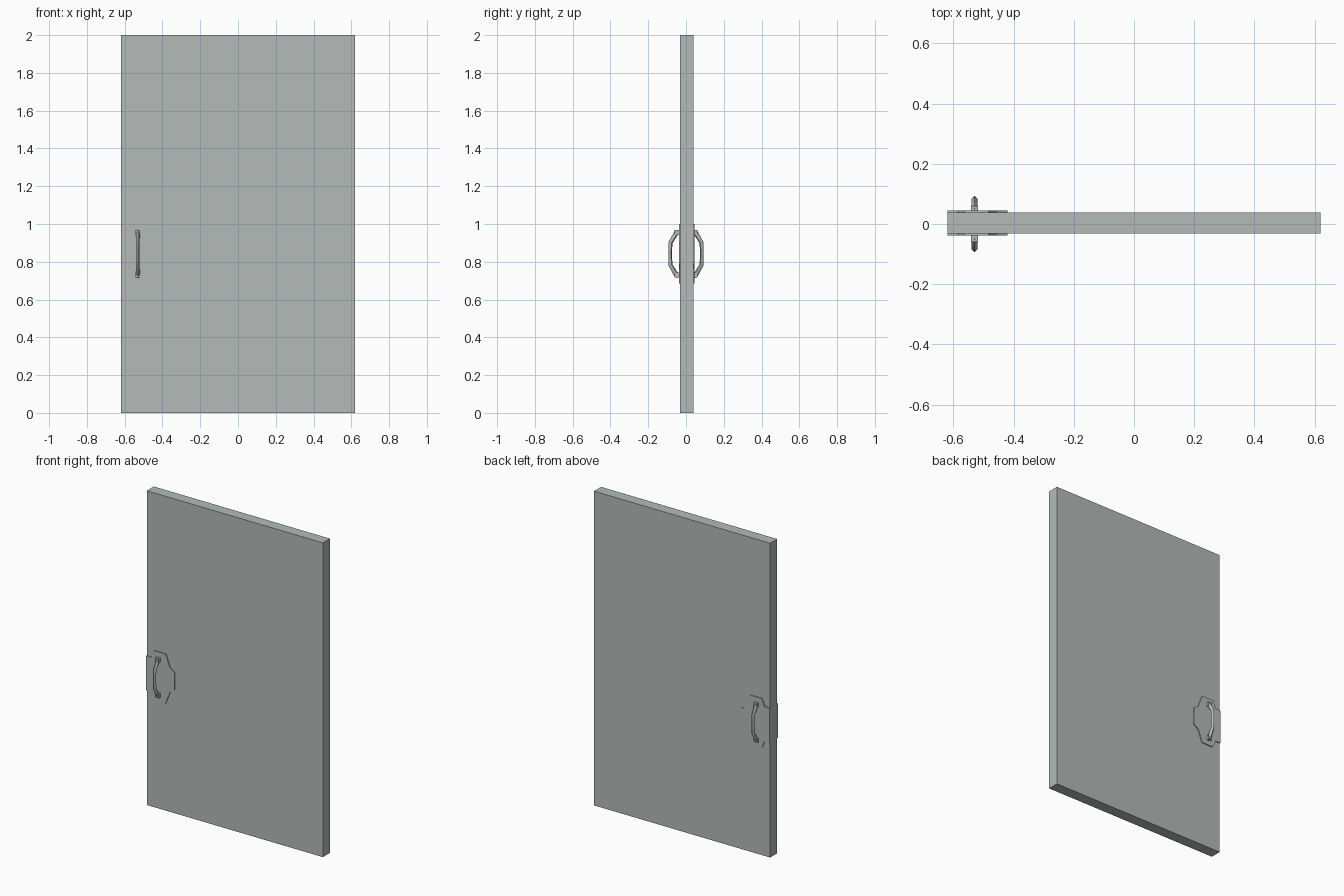
import bpy, bmesh
from mathutils import Vector

cube = bpy.data.objects.get("Cube")
if cube:
    bpy.data.objects.remove(cube, do_unlink=True)


def material(name, rgb):
    m = bpy.data.materials.new(name)
    m.use_nodes = True
    m.diffuse_color = (*rgb, 1)
    m.node_tree.nodes["Principled BSDF"].inputs["Base Color"].default_value = (*rgb, 1)
    return m


DOOR_GREY = material("door grey", (0.46, 0.49, 0.475))
HANDLE_GREY = material("handle grey", (0.48, 0.48, 0.47))
FRONT, BACK = -0.032, 0.039
MID_Z, HANDLE_X = 0.842, -0.53


def finish(name, bm, mat):
    bmesh.ops.recalc_face_normals(bm, faces=bm.faces)
    mesh = bpy.data.meshes.new(name)
    bm.to_mesh(mesh)
    bm.free()
    mesh.materials.append(mat)
    obj = bpy.data.objects.new(name, mesh)
    bpy.context.collection.objects.link(obj)
    return obj


def box(name, lo, hi, mat):
    bm = bmesh.new()
    bmesh.ops.create_cube(bm, size=1)
    lo, hi = Vector(lo), Vector(hi)
    for v in bm.verts:
        v.co = (lo + hi) / 2 + v.co * (hi - lo)
    return finish(name, bm, mat)


def plate(name, y0, y1):
    # Upper half of the outline, mirrored downward
    half = [(-0.62, 0.11), (-0.585, 0.11), (-0.565, 0.157),
            (-0.483, 0.157), (-0.453, 0.078), (-0.42, 0.055)]
    outline = half + [(x, -z) for x, z in reversed(half)]
    bm = bmesh.new()
    face = bm.faces.new([bm.verts.new((x, y0, MID_Z + z)) for x, z in outline])
    ext = bmesh.ops.extrude_face_region(bm, geom=[face])
    for v in ext["geom"]:
        if isinstance(v, bmesh.types.BMVert):
            v.co.y = y1
    finish(name, bm, DOOR_GREY)


def grip(name, side):
    # Six-sided bar swept along a bowed path, slimmer in the middle
    half = [(0.042, 0.117, 0.013), (0.052, 0.109, 0.012), (0.081, 0.06, 0.0105), (0.083, 0.02, 0.009)]
    path = half + [(y, -z, r) for y, z, r in reversed(half)]
    section = [(0, 1.1), (0.87, 0.4), (0.87, -0.5), (0, -1), (-0.87, -0.5), (-0.87, 0.4)]
    bm = bmesh.new()
    rings = []
    for i, (y, z, r) in enumerate(path):
        a, b = path[max(i - 1, 0)], path[min(i + 1, len(path) - 1)]
        along = Vector((b[0] - a[0], b[1] - a[1])).normalized()
        out = Vector((-along.y, along.x))
        rings.append([bm.verts.new((HANDLE_X + u * r, side * (y + out.x * n * r),
                                    MID_Z + z + out.y * n * r)) for u, n in section])
    for p, q in zip(rings, rings[1:]):
        for k in range(6):
            j = (k + 1) % 6
            bm.faces.new((p[k], p[j], q[j], q[k]))
    bm.faces.new(rings[0])
    bm.faces.new(rings[-1])
    obj = finish(name, bm, HANDLE_GREY)
    bpy.ops.object.select_all(action="DESELECT")
    obj.select_set(True)
    bpy.context.view_layer.objects.active = obj
    bpy.ops.object.shade_smooth_by_angle(angle=1.0)


# Door slab
box("door_panel", (-0.62, FRONT, 0), (0.62, BACK, 2), DOOR_GREY)

# Plate, bowed grip and mounting feet on each side
for label, side, face in (("front", -1, FRONT), ("back", 1, BACK)):
    plate(label + "_plate", face - side * 0.002, face + side * 0.006)
    grip(label + "_grip", side)
    for end, s in (("upper", 1), ("lower", -1)):
        ys = sorted((face, side * 0.06))
        zs = sorted((MID_Z + s * 0.1, MID_Z + s * 0.126))
        box(f"{label}_{end}_foot", (HANDLE_X - 0.012, ys[0], zs[0]),
            (HANDLE_X + 0.012, ys[1], zs[1]), HANDLE_GREY)
